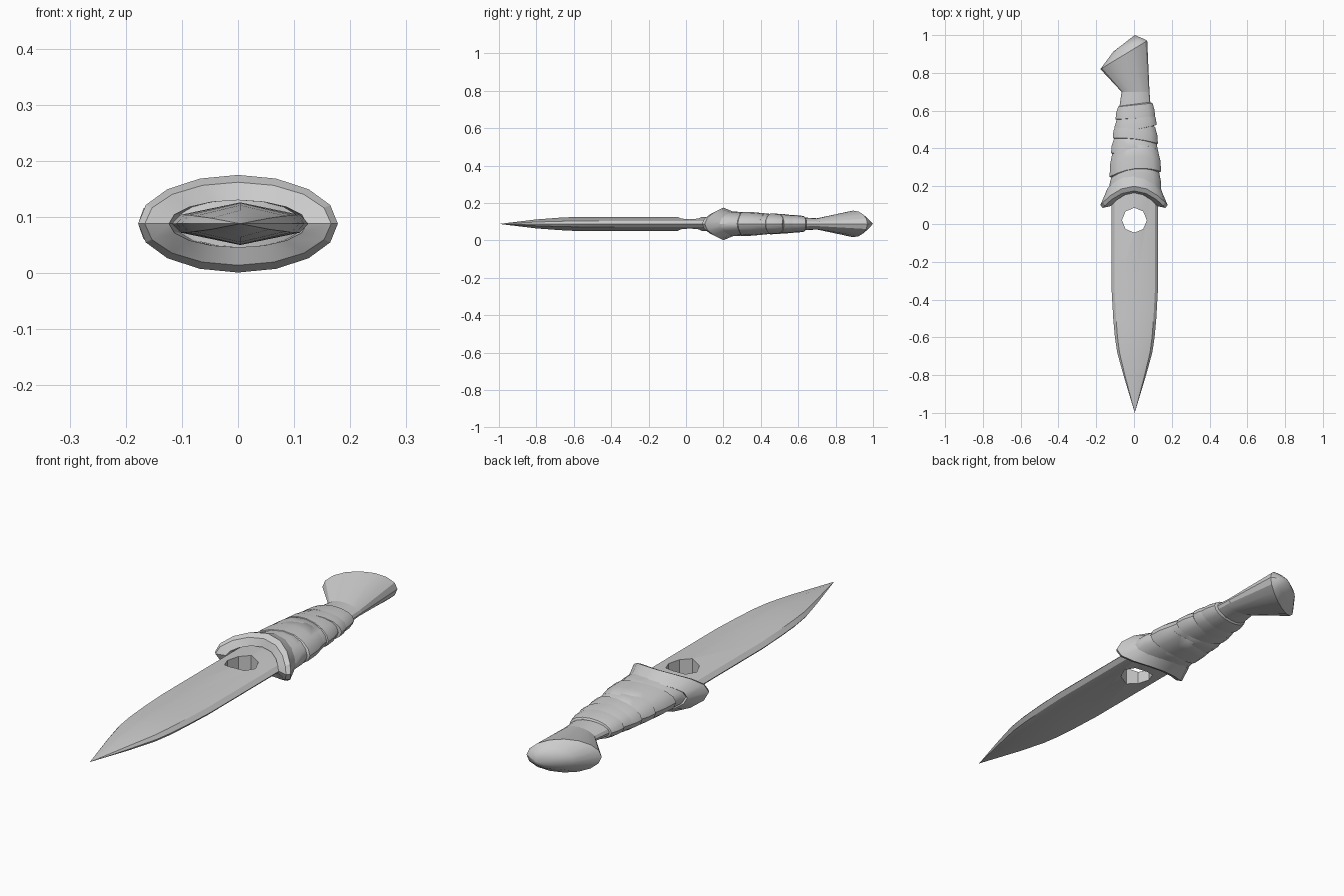
import bpy, bmesh
from math import sin, cos, pi, radians

if "Cube" in bpy.data.objects:
    bpy.data.objects.remove(bpy.data.objects["Cube"])

ZC = 0.088   # height of the knife's centre plane
SEG = 16


def loft(name, rings, loop=False, angle=30):
    """Skin equal-length rings of points; ends are capped unless looped."""
    bm = bmesh.new()
    vs = [[bm.verts.new(p) for p in r] for r in rings]
    n = len(vs[0])
    pairs = list(zip(vs, vs[1:])) + ([(vs[-1], vs[0])] if loop else [])
    for a, b in pairs:
        for i in range(n):
            j = (i + 1) % n
            bm.faces.new((a[i], a[j], b[j], b[i]))
    if not loop:
        bm.faces.new(vs[0])
        bm.faces.new(vs[-1])
    bmesh.ops.remove_doubles(bm, verts=bm.verts, dist=1e-5)
    bmesh.ops.recalc_face_normals(bm, faces=bm.faces)
    me = bpy.data.meshes.new(name)
    bm.to_mesh(me)
    bm.free()
    ob = bpy.data.objects.new(name, me)
    bpy.context.collection.objects.link(ob)
    bpy.ops.object.select_all(action='DESELECT')
    ob.select_set(True)
    bpy.context.view_layer.objects.active = ob
    bpy.ops.object.shade_smooth_by_angle(angle=radians(angle))
    return ob


def oval(xl, yl, xr, yr, hz, bow=0.0):
    """Elliptical ring between a left and right point, bowed towards +y at its middle."""
    pts = []
    for i in range(SEG):
        t = 2 * pi * i / SEG
        c = cos(t)
        pts.append(((xl + xr) / 2 + (xr - xl) / 2 * c,
                    (yl + yr) / 2 + (yr - yl) / 2 * c + bow * sin(t) ** 2,
                    ZC + hz * sin(t)))
    return pts


# Blade: ridged cross-section with ground edges
def section(y, w, h):
    prof = [(w, 0), (.87 * w, .42 * h), (0, h), (-.87 * w, .42 * h),
            (-w, 0), (-.87 * w, -.42 * h), (0, -h), (.87 * w, -.42 * h)]
    return [(x + .004, y, ZC + z) for x, z in prof]


blade = loft("blade", [section(*s) for s in (
    (.24, .122, .038), (-.36, .122, .038), (-.5, .114, .038), (-.6, .105, .037),
    (-.68, .093, .033), (-.8, .06, .024), (-.9, .03, .012), (-1, 0, 0))])

# Octagonal hole through the blade
bpy.ops.mesh.primitive_cylinder_add(vertices=8, radius=.066, depth=.4, location=(.002, .02, ZC))
cutter = bpy.context.object
cutter.name = "hole_cutter"
cutter.hide_render = True
mod = blade.modifiers.new("hole", 'BOOLEAN')
mod.operation = 'DIFFERENCE'
mod.solver = 'EXACT'
mod.object = cutter
bpy.context.view_layer.objects.active = blade
bpy.ops.object.modifier_move_to_index(modifier="hole", index=0)
bpy.ops.object.modifier_apply(modifier="hole")
bpy.data.objects.remove(cutter)

# Guard: bowed oval ring whose ends sweep towards the blade
guard = [(.123, .042, .165, .07), (.166, .074, .175, .09), (.178, .087, .2, .1),
         (.14, .062, .26, .07), (.11, .042, .25, .07)]
loft("guard", [oval(-rx, y - d, rx, y - d, rz, d) for rx, rz, y, d in guard], loop=True)

# Handle core with neck
loft("handle_core", [oval(-.11, .19, .115, .19, .042), oval(-.08, .6, .09, .6, .036),
                     oval(-.066, .7, .082, .7, .03), oval(-.065, .71, .082, .715, .03)])

# Pommel: flares to a slanted oval rim, closed by a low dome
loft("pommel", [oval(-.066, .7, .082, .7, .03), oval(-.178, .82, .07, .97, .071),
                oval(-.11, .912, .052, .98, .044), oval(.004, 1, .004, 1, 0)])


# Grip wrap: overlapping tilted bands (left start/end y, right start/end y, width, height)
def band(i, l0, l1, r0, r1, w, h, bow):
    rings = []
    for f, s in ((0, .86), (.06, 1.0), (.5, 1.0), (.94, .92), (1, .8)):
        k = s * (1 - .06 * f)
        rings.append(oval(.006 - w * k, l0 + (l1 - l0) * f, .008 + w * k,
                          r0 + (r1 - r0) * f, h * k, bow))
    loft(f"grip_wrap_{i}", rings, angle=40)


for i, b in enumerate((
        (.17, .27, .15, .31, .138, .067, .05),
        (.24, .40, .27, .40, .136, .065, .03),
        (.37, .46, .28, .44, .128, .060, .02),
        (.45, .53, .42, .52, .119, .056, .01),
        (.47, .56, .52, .59, .112, .053, .0),
        (.55, .625, .56, .645, .104, .048, .0))):
    band(i + 1, *b)
